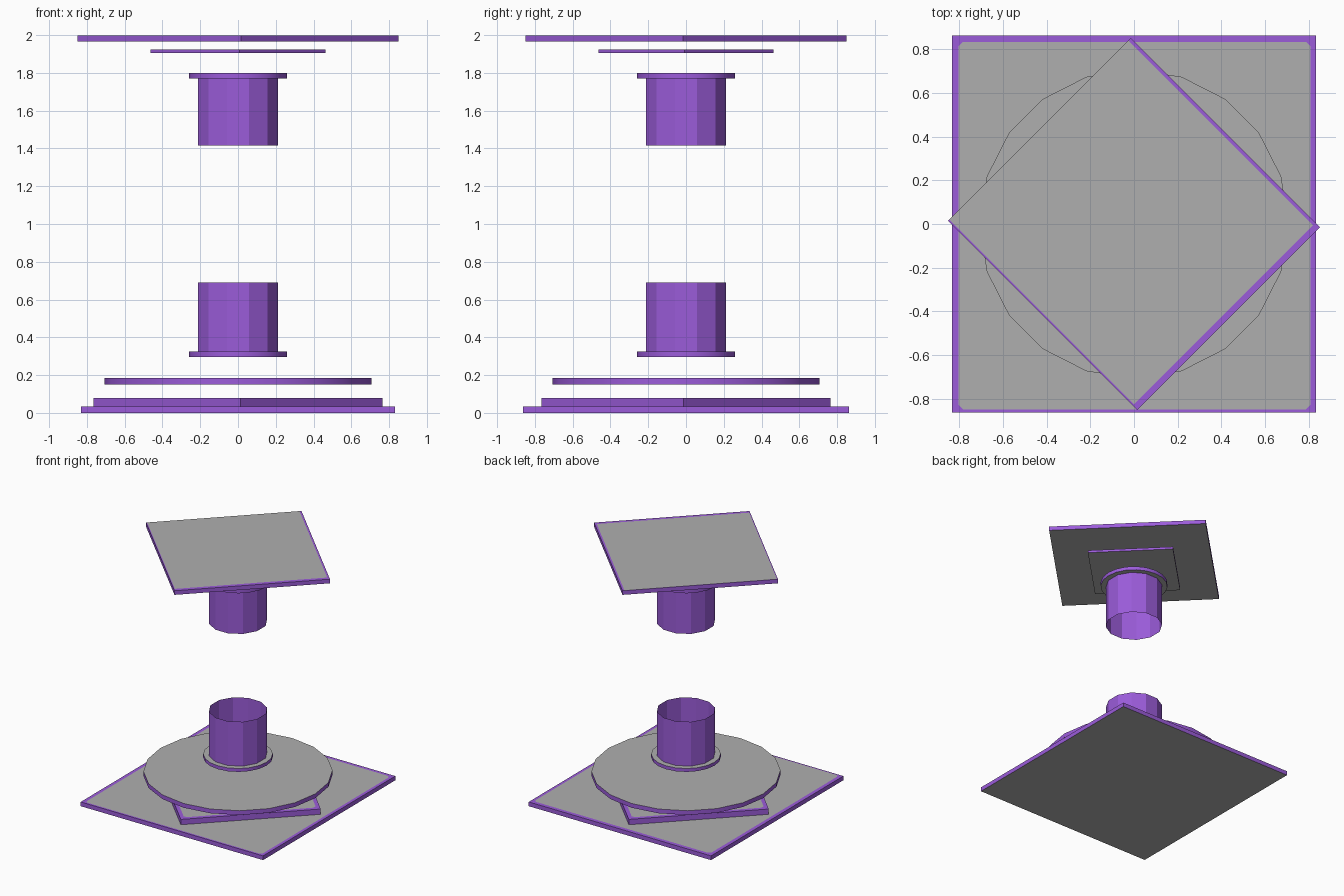
import bpy, bmesh, math
from mathutils import Matrix

if "Cube" in bpy.data.objects:
    bpy.data.objects.remove(bpy.data.objects["Cube"])


def make_material(name, rgb):
    m = bpy.data.materials.new(name)
    m.diffuse_color = (*rgb, 1)
    m.use_nodes = True
    m.node_tree.nodes["Principled BSDF"].inputs["Base Color"].default_value = m.diffuse_color
    return m


PURPLE = make_material("purple", (0.33, 0.107, 0.70))
GREY = make_material("grey", (0.43, 0.43, 0.43))


def finish(bm, name, smooth=False):
    bm.normal_update()
    me = bpy.data.meshes.new(name)
    bm.to_mesh(me)
    bm.free()
    me.materials.append(PURPLE)
    me.materials.append(GREY)
    ob = bpy.data.objects.new(name, me)
    bpy.context.collection.objects.link(ob)
    if smooth:
        bpy.ops.object.select_all(action='DESELECT')
        ob.select_set(True)
        bpy.context.view_layer.objects.active = ob
        bpy.ops.object.shade_smooth_by_angle(angle=math.radians(35))
    return ob


def plate(name, hx, hy, z0, z1, turn, margins, cut=0.02):
    """Purple slab with grey underside and a grey corner-cut panel on top.
    margins: left, right, front, back width of the purple rim."""
    bm = bmesh.new()
    bmesh.ops.create_cube(bm, size=1, matrix=Matrix.Translation((0, 0, (z0 + z1) / 2))
                          @ Matrix.Diagonal((2 * hx, 2 * hy, z1 - z0, 1)))
    bm.normal_update()
    for f in bm.faces:
        f.material_index = int(f.normal.z < -0.5)
    # grey panel, a hair above the slab
    l, r, f, b = margins
    x0, x1, y0, y1 = -hx + l, hx - r, -hy + f, hy - b
    z = z1 + 0.001
    outline = [(x0 + cut, y0), (x1 - cut, y0), (x1, y0 + cut), (x1, y1 - cut),
               (x1 - cut, y1), (x0 + cut, y1), (x0, y1 - cut), (x0, y0 + cut)]
    panel = bm.faces.new([bm.verts.new((x, y, z)) for x, y in outline])
    panel.material_index = 1
    bm.transform(Matrix.Rotation(math.radians(turn), 4, 'Z'))
    return finish(bm, name)


def disc(name, radius, z0, z1, sides, capped=True, turn=0, smooth=False):
    """Purple round wall; caps, when present, are grey."""
    bm = bmesh.new()
    bmesh.ops.create_cone(bm, cap_ends=capped, segments=sides, radius1=radius,
                          radius2=radius, depth=z1 - z0,
                          matrix=Matrix.Translation((0, 0, (z0 + z1) / 2))
                          @ Matrix.Rotation(math.radians(turn), 4, 'Z'))
    bm.normal_update()
    for f in bm.faces:
        f.material_index = int(abs(f.normal.z) > 0.5)
    return finish(bm, name, smooth)


# Stepped base and round floor
plate("base_plate", 0.832, 0.862, 0, 0.035, 0, (0.03, 0.025, 0.015, 0.03))
plate("turned_step", 0.531, 0.551, 0.035, 0.08, 45, (0.03, 0.03, 0.03, 0.03))
disc("round_floor", 0.707, 0.15, 0.185, 20, smooth=True)

# Lower and upper open tubes with flanges
for part, tube, flange in (("lower", (0.325, 0.69), (0.297, 0.325)),
                           ("upper", (1.415, 1.77), (1.77, 1.80))):
    disc(part + "_tube", 0.22, *tube, 12, capped=False, turn=15)
    disc(part + "_flange", 0.26, *flange, 20, smooth=True)

# Turned roof plates
plate("under_roof_plate", 0.322, 0.333, 1.905, 1.925, 45, (0.01, 0.01, 0.01, 0.01))
plate("roof_plate", 0.59, 0.612, 1.965, 1.999, 45, (0.008, 0.015, 0.03, 0.001), cut=0.001)
